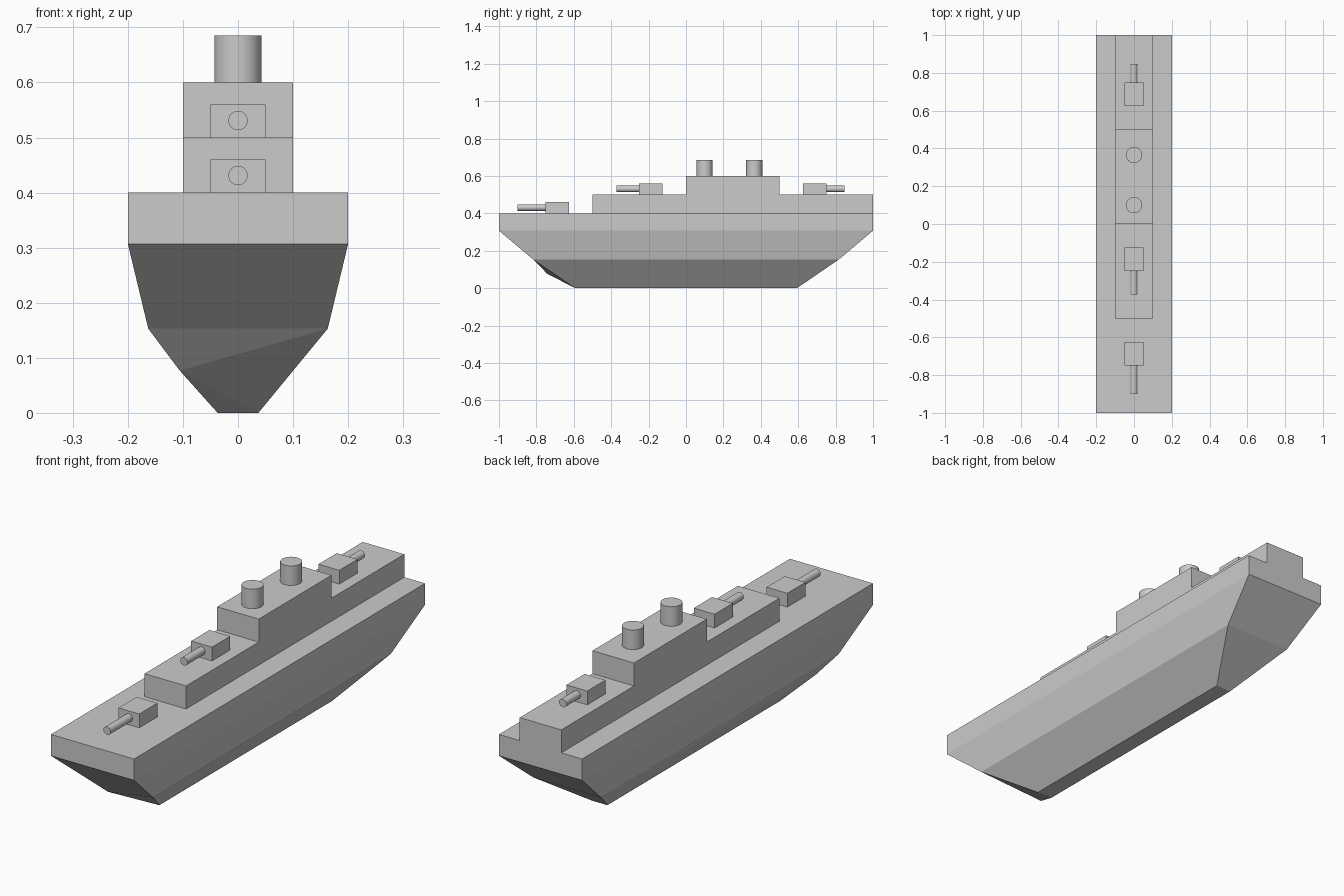
import bpy, bmesh, math

cube = bpy.data.objects.get("Cube")
if cube:
    bpy.data.objects.remove(cube, do_unlink=True)

grey = bpy.data.materials.new("ship grey")
grey.use_nodes = True
grey.diffuse_color = (0.6, 0.6, 0.6, 1)
grey.node_tree.nodes["Principled BSDF"].inputs["Base Color"].default_value = (0.6, 0.6, 0.6, 1)


def finish(name, bm):
    bmesh.ops.recalc_face_normals(bm, faces=bm.faces)
    mesh = bpy.data.meshes.new(name)
    bm.to_mesh(mesh)
    bm.free()
    mesh.materials.append(grey)
    obj = bpy.data.objects.new(name, mesh)
    bpy.context.collection.objects.link(obj)
    return obj


def box(name, half_x, y0, y1, z0, z1):
    bm = bmesh.new()
    bmesh.ops.create_cube(bm, size=1)
    for v in bm.verts:
        v.co = (2 * half_x * v.co.x, (y0 + y1) / 2 + v.co.y * (y1 - y0),
                (z0 + z1) / 2 + v.co.z * (z1 - z0))
    return finish(name, bm)


def cylinder(name, radius, length, centre, along_y=False):
    bpy.ops.mesh.primitive_cylinder_add(
        vertices=32, radius=radius, depth=length, location=centre,
        rotation=(math.pi / 2 if along_y else 0, 0, 0))
    obj = bpy.context.object
    obj.name = name
    obj.data.materials.append(grey)
    bpy.ops.object.shade_smooth_by_angle(angle=math.radians(40))
    return obj


# Hull: rectangular sections (half width, half length, height) tapering to the keel
bm = bmesh.new()
rings = []
for x, y, z in [(0.2, 1, 0.4), (0.2, 1, 0.307), (0.163, 0.817, 0.153), (0.037, 0.593, 0)]:
    rings.append([bm.verts.new(p) for p in
                  [(-x, -y, z), (x, -y, z), (x, y, z), (-x, y, z)]])
bm.faces.new(rings[0])
bm.faces.new(rings[-1])
for upper, lower in zip(rings[:2], rings[1:3]):
    for i in range(4):
        j = (i + 1) % 4
        bm.faces.new((upper[i], upper[j], lower[j], lower[i]))

# Lower hull, with a knuckle in the bow's right bottom edge
a, b, c, d = rings[2]
e, f, g, h = rings[3]
knuckle = bm.verts.new((-0.106, -0.742, 0.077))
for face in [(a, b, knuckle), (knuckle, b, f), (knuckle, f, e),
             (b, c, g, f), (c, d, h, g), (d, a, knuckle), (d, knuckle, h), (knuckle, e, h)]:
    bm.faces.new(face)
finish("hull", bm)

# Stepped superstructure, extruded from its side profile
bm = bmesh.new()
profile = [(-0.5, 0.4), (1, 0.4), (1, 0.5), (0.5, 0.5),
           (0.5, 0.6), (0, 0.6), (0, 0.5), (-0.5, 0.5)]
side = bm.faces.new([bm.verts.new((-0.1, y, z)) for y, z in profile])
extruded = bmesh.ops.extrude_face_region(bm, geom=[side])["geom"]
bmesh.ops.translate(bm, vec=(0.2, 0, 0),
                    verts=[v for v in extruded if isinstance(v, bmesh.types.BMVert)])
finish("superstructure", bm)

# Funnels
for name, y in [("front_funnel", 0.1), ("rear_funnel", 0.365)]:
    cylinder(name, 0.043, 0.085, (0, y, 0.6425))

# Gun turrets: back of house, deck height, barrel length, firing direction
for name, y, z, length, way in [("bow", -0.625, 0.4, 0.15, -1),
                                ("middle", -0.125, 0.5, 0.122, -1),
                                ("stern", 0.625, 0.5, 0.097, 1)]:
    face = y + way * 0.125
    box(name + "_turret", 0.05, min(y, face), max(y, face), z, z + 0.06)
    cylinder(name + "_gun_barrel", 0.0175, length,
             (0, face + way * length / 2, z + 0.031), along_y=True)
